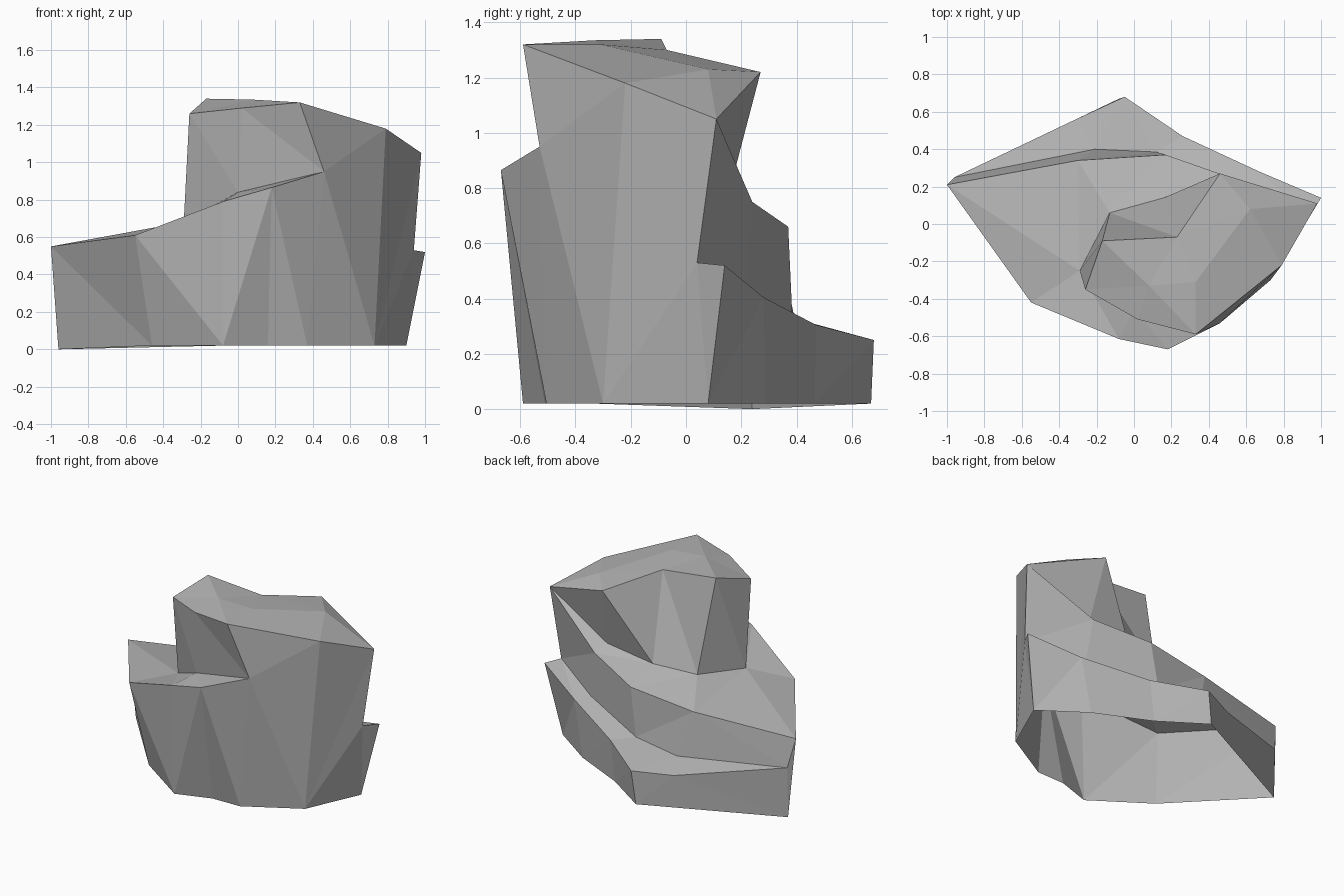
import bpy, bmesh
from mathutils import Vector

if "Cube" in bpy.data.objects:
    bpy.data.objects.remove(bpy.data.objects["Cube"])

bm = bmesh.new()
cache = {}


def vert(p):
    if p not in cache:
        cache[p] = bm.verts.new(p)
    return cache[p]


def face(*pts):
    if len(set(pts)) == len(pts):
        bm.faces.new([vert(p) for p in pts])


def bridge(a, b):
    """Triangle strip between two edge lines, always taking the shorter diagonal."""
    i = j = 0
    while i < len(a) - 1 or j < len(b) - 1:
        da = (Vector(a[i + 1]) - Vector(b[j])).length if i < len(a) - 1 else 1e9
        db = (Vector(a[i]) - Vector(b[j + 1])).length if j < len(b) - 1 else 1e9
        if da <= db:
            face(a[i], a[i + 1], b[j])
            i += 1
        else:
            face(a[i], b[j + 1], b[j])
            j += 1


# Corners where several edge lines meet
peak = (.98, .11, 1.05)
brow = (.33, -.59, 1.32)
notch = (.46, -.53, .95)
left_tip = (-1, .21, .55)
low_left = (-.96, .25, .35)
low_right = (1, .14, .52)
mid_right = (.94, .04, .53)
shoulder = (.79, -.22, 1.18)
up_left = (-.26, -.35, 1.26)
foot_left = (-.29, -.25, .68)
base_left, base_right = (-.96, .24, 0), (.9, .08, .02)

# Edge lines running along the tiers, right to left at the back, left to right at the front
base_back = [base_right, (.6, .29, .02), (.225, .466, .02), (-.08, .67, .02), base_left]
base_front = [base_left, (-.46, -.33, .02), (-.08, -.59, .02), (.16, -.51, .02),
              (.37, -.505, .02), (.73, -.3, .02), (.82, -.1, .02), base_right]
low_rim = [low_right, (.67, .28, .405), (.26, .47, .305), (-.05, .68, .25), (-.3, .565, .24), low_left]
mid_foot = [mid_right, (.585, .22, .43), (.12, .385, .33), (-.21, .4, .29), low_left]
mid_rim = [peak, (.54, .24, .75), (.17, .37, .66), (-.3, .34, .6), left_tip]
up_foot = [peak, (.5, .16, .8), (.16, .14, .74), (-.13, .06, .71), foot_left]
up_rim = [peak, (.46, .27, 1.22), (.23, -.07, 1.3), (-.17, -.09, 1.34), up_left]
front_rim = [left_tip, (-.55, -.42, .61), (-.08, -.615, .79), (.18, -.67, .865), notch]
front_foot = [foot_left, (0, -.46, .84), notch]
front_top = [up_left, (.02, -.51, 1.29), brow]
summit = [peak, (.62, .08, 1.23), (.33, -.31, 1.32), (.08, -.33, 1.335), up_left]

# Back: three walls with two sloping ledges between them
bridge(low_rim, base_back)
bridge(mid_foot, low_rim)
bridge(mid_rim, mid_foot)
bridge(up_foot, mid_rim)
bridge(up_rim, up_foot)

# Front: lower wall, ledge and upper wall
bridge(front_rim[:2], [low_left] + base_front[:3])
bridge(front_rim[1:4], base_front[2:3])
bridge(front_rim[3:], base_front[2:5])
bridge(front_foot, front_rim)
bridge(front_top, front_foot)

# Right side wall
face(notch, shoulder, brow)
bridge([notch, shoulder], base_front[4:6])
bridge([shoulder, peak, mid_right, low_right], base_front[5:])

# Summit; the underside is open
bridge(up_rim, summit)
bridge(summit, [peak, shoulder] + front_top[::-1])

bmesh.ops.recalc_face_normals(bm, faces=bm.faces)
mesh = bpy.data.meshes.new("layered_rock")
bm.to_mesh(mesh)
bm.free()
rock = bpy.data.objects.new("layered_rock", mesh)
bpy.context.collection.objects.link(rock)

stone = bpy.data.materials.new("grey stone")
stone.diffuse_color = (.45, .45, .45, 1)
stone.use_nodes = True
stone.node_tree.nodes["Principled BSDF"].inputs["Base Color"].default_value = stone.diffuse_color
mesh.materials.append(stone)
